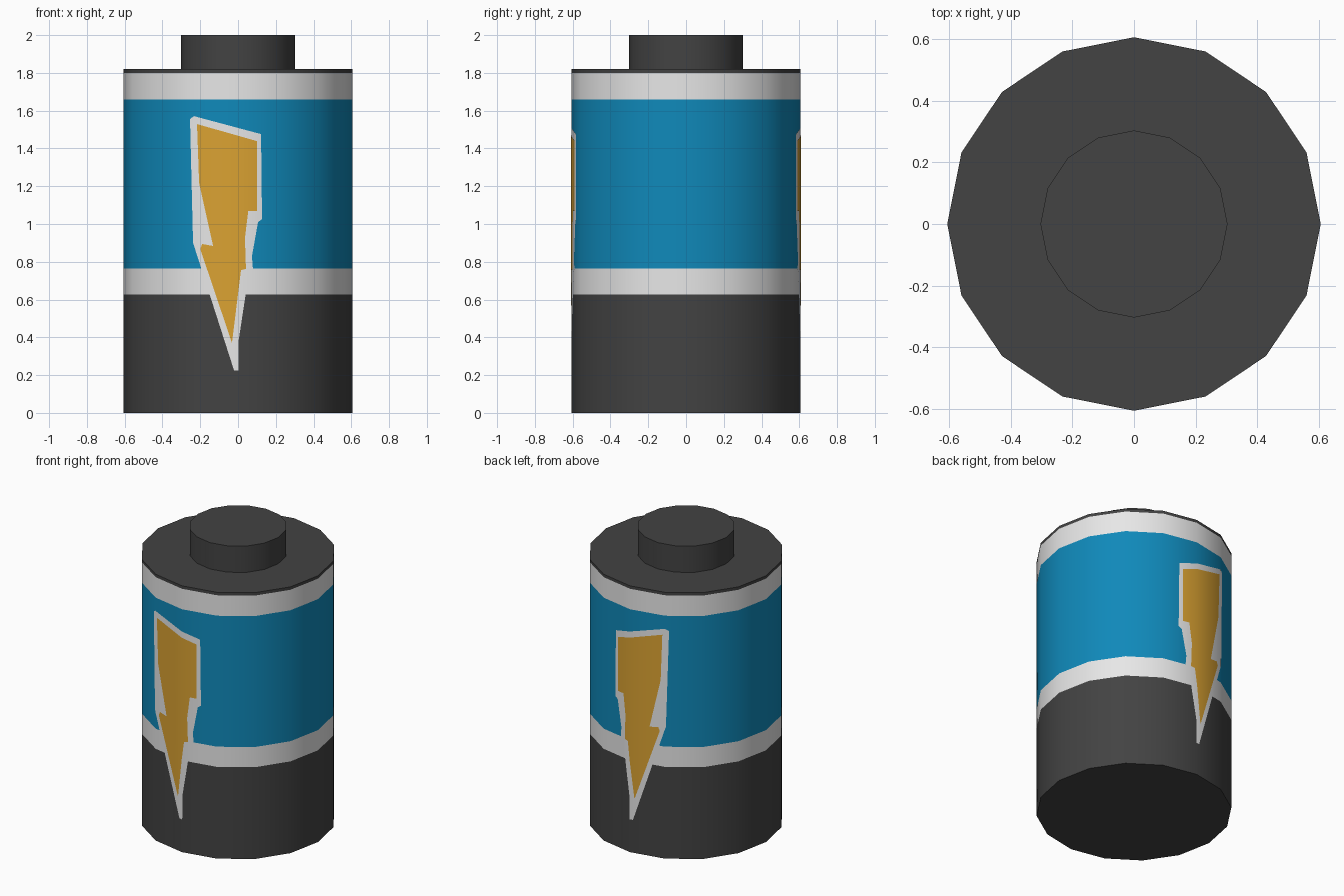
import bpy, bmesh, math
from mathutils import Vector

if "Cube" in bpy.data.objects:
    bpy.data.objects.remove(bpy.data.objects["Cube"])

SIDES = 16
R = 0.605


def material(name, rgb):
    m = bpy.data.materials.new(name)
    m.diffuse_color = (*rgb, 1.0)
    m.use_nodes = True
    m.node_tree.nodes["Principled BSDF"].inputs["Base Color"].default_value = m.diffuse_color
    return m


DARK = material("dark grey", (0.056, 0.056, 0.056))
WHITE = material("off white", (0.80, 0.80, 0.80))
BLUE = material("blue", (0.005, 0.25, 0.49))
YELLOW = material("yellow", (0.70, 0.36, 0.032))


def make_object(name, bm, mats):
    mesh = bpy.data.meshes.new(name)
    bm.to_mesh(mesh)
    bm.free()
    for m in mats:
        mesh.materials.append(m)
    ob = bpy.data.objects.new(name, mesh)
    bpy.context.collection.objects.link(ob)
    return ob


def banded_cylinder(name, radius, heights, bands, mats):
    """Capped prism with one ring per height; bands gives a material per section."""
    bm = bmesh.new()
    rings = [[bm.verts.new((radius * math.cos(math.tau * i / SIDES),
                            radius * math.sin(math.tau * i / SIDES), z))
              for i in range(SIDES)] for z in heights]
    for k, band in enumerate(bands):
        low, high = rings[k], rings[k + 1]
        for i in range(SIDES):
            j = (i + 1) % SIDES
            bm.faces.new((low[i], low[j], high[j], high[i])).material_index = band
    bm.faces.new(rings[0][::-1])
    bm.faces.new(rings[-1])
    ob = make_object(name, bm, mats)
    bpy.ops.object.select_all(action='DESELECT')
    ob.select_set(True)
    bpy.context.view_layer.objects.active = ob
    bpy.ops.object.shade_smooth_by_angle(angle=math.radians(30))
    return ob


def surface_y(x):
    """Distance of the faceted side from the xz plane at a given x."""
    pts = [(R * math.sin(math.tau * i / SIDES), R * math.cos(math.tau * i / SIDES))
           for i in range(SIDES // 4 + 1)]
    x = abs(x)
    for (x0, y0), (x1, y1) in zip(pts, pts[1:]):
        if x <= x1:
            return y0 + (y1 - y0) * (x - x0) / (x1 - x0)


def decal(name, outline, side, lift, mat):
    """Thin plate folded over the faceted side; side -1 is front, +1 is back."""
    bm = bmesh.new()
    bm.faces.new([bm.verts.new((x, 0, z)) for x, z in outline])
    bmesh.ops.triangulate(bm, faces=bm.faces[:])
    fold = R * math.sin(math.tau / SIDES)
    for cut in (-fold, 0, fold):
        bmesh.ops.bisect_plane(bm, geom=bm.verts[:] + bm.edges[:] + bm.faces[:],
                               plane_co=(cut, 0, 0), plane_no=(1, 0, 0))
    for v in bm.verts:
        v.co.y = side * (surface_y(v.co.x) + lift)
    bm.normal_update()
    for f in bm.faces:
        f.smooth = True
        if f.normal.y * side < 0:
            f.normal_flip()
    ob = make_object(name, bm, [mat])
    # round shading that follows the body
    ob.data.normals_split_custom_set_from_vertices(
        [Vector((v.co.x, v.co.y, 0)).normalized() for v in ob.data.vertices])
    return ob


# Body with coloured bands, and the terminal on top
banded_cylinder("battery_body", R, (0, 0.627, 0.765, 1.66, 1.80, 1.82),
                (0, 1, 2, 1, 0), [DARK, WHITE, BLUE])
banded_cylinder("terminal", 0.303, (1.815, 2.0), (0,), [DARK])

# Lightning bolts: white border under a yellow core, front and back
border = [(-.254, 1.556), (-.233, 1.571), (.122, 1.476), (.127, 1.026), (.106, 1.01),
          (.058, 1.026), (.079, .762), (.058, .741), (.005, .730), (.003, .225),
          (-.021, .225), (-.238, .90), (-.233, .926), (-.18, .92), (-.243, 1.228),
          (-.222, 1.259), (-.19, 1.249)]
core = [(-.217, 1.529), (.10, 1.439), (.10, 1.069), (.032, 1.069), (.042, .762),
        (-.026, .746), (-.032, .37), (-.20, .868), (-.19, .894), (-.132, .884),
        (-.206, 1.217), (-.148, 1.212)]
for place, side in (("front", -1), ("back", 1)):
    decal(place + "_bolt_border", border, side, 0.002, WHITE)
    decal(place + "_bolt_core", core, side, 0.004, YELLOW)
